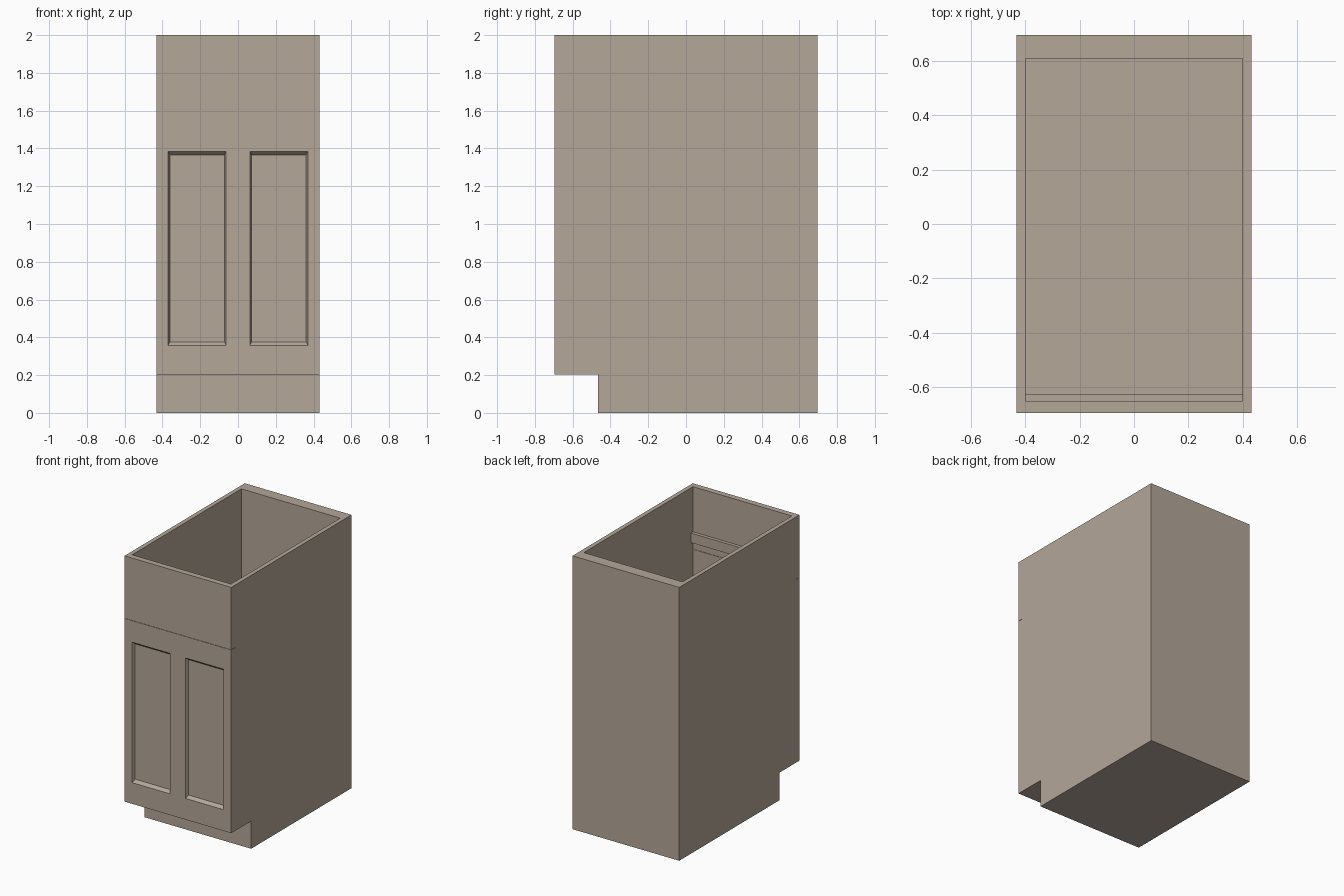
import bpy, bmesh
from mathutils import Vector

if "Cube" in bpy.data.objects:
    bpy.data.objects.remove(bpy.data.objects["Cube"])

W, D, H = 0.432, 0.695, 2.0      # half width, half depth, height
FRONT_IN = -0.652                # back plane of the front panels
KICK_Y, KICK_Z = -0.465, 0.202   # toe recess
SEAM_LO, SEAM_HI = 1.5415, 1.5435  # gap between drawer front and doors

# Warm taupe paint
paint = bpy.data.materials.new("taupe_paint")
paint.diffuse_color = (0.453, 0.385, 0.316, 1)
paint.use_nodes = True
paint.node_tree.nodes["Principled BSDF"].inputs["Base Color"].default_value = paint.diffuse_color


def finish(name, bm):
    bmesh.ops.recalc_face_normals(bm, faces=bm.faces)
    mesh = bpy.data.meshes.new(name)
    bm.to_mesh(mesh)
    bm.free()
    mesh.materials.append(paint)
    obj = bpy.data.objects.new(name, mesh)
    bpy.context.collection.objects.link(obj)
    return obj


def box_bm(lo, hi):
    bm = bmesh.new()
    bmesh.ops.create_cube(bm, size=1)
    lo, hi = Vector(lo), Vector(hi)
    for v in bm.verts:
        v.co = (lo + hi) / 2 + v.co * (hi - lo)
    return bm


def box(name, lo, hi):
    return finish(name, box_bm(lo, hi))


# Carcass: side profile with toe recess, extruded across the width
bm = bmesh.new()
profile = [(FRONT_IN, KICK_Z), (KICK_Y, KICK_Z), (KICK_Y, 0), (D, 0), (D, H), (FRONT_IN, H)]
face = bm.faces.new([bm.verts.new((-W, y, z)) for y, z in profile])
ext = bmesh.ops.extrude_face_region(bm, geom=[face])["geom"]
bmesh.ops.translate(bm, vec=(2 * W, 0, 0),
                    verts=[g for g in ext if isinstance(g, bmesh.types.BMVert)])
carcass = finish("carcass", bm)

# Hollow interior, open at the top and towards the front panels
cavity = box("cavity_cutter", (-0.4, -0.8, 0.235), (0.4, 0.61, 2.2))
cavity.hide_render = True
cavity.hide_viewport = True
cut = carcass.modifiers.new("hollow", 'BOOLEAN')
cut.operation = 'DIFFERENCE'
cut.solver = 'EXACT'
cut.object = cavity

# Plain drawer front and the rail behind it
box("drawer_front", (-W, -D, SEAM_HI), (W, FRONT_IN, H))
box("inner_rail", (-0.4, FRONT_IN, 1.60), (0.4, -0.627, 1.67))

# Door front with two recessed panels
bm = box_bm((-W, -D, KICK_Z), (W, FRONT_IN, SEAM_LO))
cuts = [((x, 0, 0), (1, 0, 0)) for x in (-0.37, -0.063, 0.063, 0.37)]
cuts += [((0, 0, z), (0, 0, 1)) for z in (0.357, 1.385)]
for co, no in cuts:
    bmesh.ops.bisect_plane(bm, geom=bm.verts[:] + bm.edges[:] + bm.faces[:],
                           plane_co=co, plane_no=no)
bm.normal_update()
panels = []
for f in bm.faces:
    c = f.calc_center_median()
    if c.y < -D + 0.001 and 0.36 < c.z < 1.38 and 0.07 < abs(c.x) < 0.36:
        panels.append(f)
for f in panels:
    c = f.calc_center_median()
    inner = bmesh.ops.extrude_face_region(bm, geom=[f])["geom"]
    for v in [g for g in inner if isinstance(g, bmesh.types.BMVert)]:
        v.co.x += 0.009 if v.co.x < c.x else -0.009
        v.co.z += 0.019 if v.co.z < c.z else -0.019
        v.co.y += 0.022
bmesh.ops.delete(bm, geom=[f for f in panels if f.is_valid], context='FACES_ONLY')
finish("door_front", bm)
